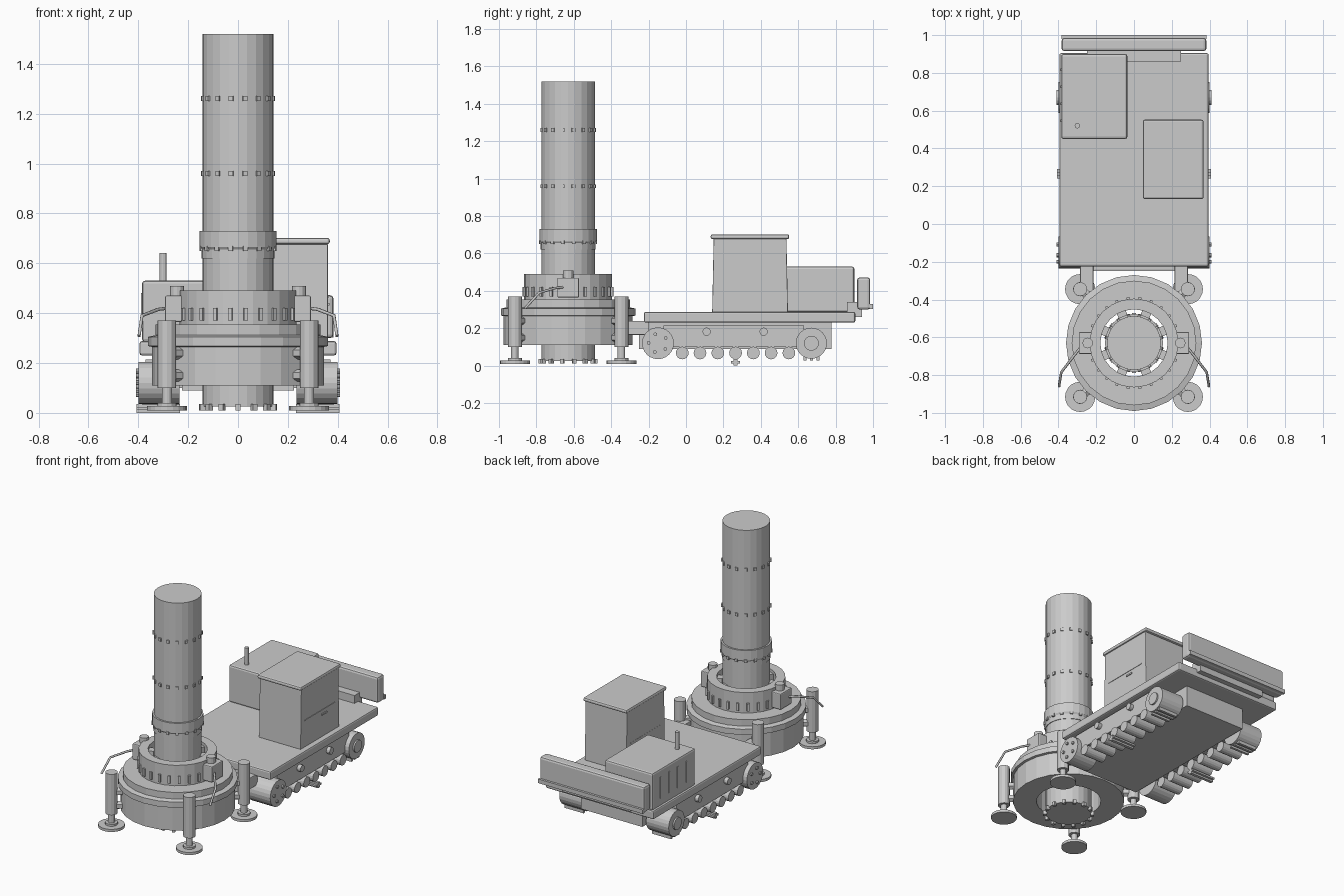
import bpy, bmesh, math
from mathutils import Matrix, Vector

if "Cube" in bpy.data.objects:
    bpy.data.objects.remove(bpy.data.objects["Cube"])

CY = -0.63  # centre of the rotator in y


def finish(bm, name, bevel=0, smooth=False):
    bmesh.ops.recalc_face_normals(bm, faces=bm.faces)
    me = bpy.data.meshes.new(name)
    bm.to_mesh(me)
    bm.free()
    ob = bpy.data.objects.new(name, me)
    bpy.context.collection.objects.link(ob)
    if bevel:
        m = ob.modifiers.new("bevel", 'BEVEL')
        m.width, m.segments, m.limit_method = bevel, 2, 'ANGLE'
    return ob


def box(name, x0, x1, y0, y1, z0, z1, bevel=0, taper=0):
    bm = bmesh.new()
    bmesh.ops.create_cube(bm, size=1)
    for v in bm.verts:
        t = taper if v.co.z > 0 else 0
        v.co = Vector(((x0 + x1) / 2 + v.co.x * (x1 - x0),
                       (y0 + y1) / 2 + v.co.y * (y1 - y0 - 2 * t),
                       (z0 + z1) / 2 + v.co.z * (z1 - z0)))
    return finish(bm, name, bevel)


def cyl(name, a, b, r, n=16, r2=None):
    a, b = Vector(a), Vector(b)
    d = b - a
    mat = Matrix.Translation((a + b) / 2) @ d.to_track_quat('Z', 'Y').to_matrix().to_4x4()
    bm = bmesh.new()
    bmesh.ops.create_cone(bm, cap_ends=True, segments=n, radius1=r,
                          radius2=r if r2 is None else r2, depth=d.length, matrix=mat)
    return finish(bm, name)


def lathe(name, profile, n=24, closed=True):
    # closed profile of (radius, z) spun round the casing axis
    bm = bmesh.new()
    rings = [[bm.verts.new((r * math.cos(k * math.tau / n), CY + r * math.sin(k * math.tau / n), z))
              for r, z in profile] for k in range(n)]
    m = len(profile)
    for k in range(n):
        p, q = rings[k], rings[(k + 1) % n]
        for i in range(m):
            j = (i + 1) % m
            bm.faces.new((p[i], q[i], q[j], p[j]))
    return finish(bm, name)


def ring_blocks(name, count, r, z, size):
    # small blocks arranged in a circle; size = radial, tangential, height
    bm = bmesh.new()
    for k in range(count):
        mat = (Matrix.Translation((0, CY, z)) @ Matrix.Rotation((k + .5) * math.tau / count, 4, 'Z')
               @ Matrix.Translation((r, 0, 0)) @ Matrix.Diagonal((*size, 1)))
        bmesh.ops.create_cube(bm, size=1, matrix=mat)
    return finish(bm, name)


def tube(name, pts, r):
    cu = bpy.data.curves.new(name, 'CURVE')
    cu.dimensions, cu.bevel_depth, cu.bevel_resolution = '3D', r, 1
    cu.use_fill_caps = True
    sp = cu.splines.new('POLY')
    sp.points.add(len(pts) - 1)
    for p, c in zip(sp.points, pts):
        p.co = (*c, 1)
    ob = bpy.data.objects.new(name, cu)
    bpy.context.collection.objects.link(ob)
    return ob


# casing tube with teeth, joint collar and bolt rows
cyl("casing_tube", (0, CY, 0.025), (0, CY, 1.52), 0.143, 24)
lathe("casing_collar", [(0.13, 0.62), (0.147, 0.62), (0.147, 0.655), (0.154, 0.665),
                        (0.154, 0.73), (0.13, 0.73)])
ring_blocks("casing_teeth", 14, 0.147, 0.023, (0.022, 0.02, 0.025))
for z in (0.66, 0.96, 1.26):
    ring_blocks("casing_bolts", 16, 0.144 if z > 0.7 else 0.15, z, (0.012, 0.018, 0.02))

# rotator housing, turning ring and clamp
lathe("rotator_housing", [(0.2, 0.11), (0.345, 0.11), (0.345, 0.265), (0.36, 0.268),
                          (0.36, 0.305), (0.33, 0.312), (0.33, 0.355), (0.2, 0.355)])
lathe("clamp_ring", [(0.178, 0.35), (0.235, 0.35), (0.235, 0.49), (0.178, 0.49)])
ring_blocks("clamp_ribs", 24, 0.236, 0.395, (0.016, 0.015, 0.05))
ring_blocks("clamp_wedges", 8, 0.162, 0.42, (0.038, 0.05, 0.1))

# hydraulic motors, hoses and jacks
for s in (-1, 1):
    box("drive_motor", s * .25 - .042, s * .25 + .042, CY - .058, CY + .058, 0.365, 0.47, 0.006)
    cyl("motor_cap", (s * .245, CY, .47), (s * .245, CY, .508), 0.028, 12)
    tube("hose", [(s * .28, -.65, .42), (s * .32, -.7, .415), (s * .385, -.785, .39),
                  (s * .397, -.86, .308)], 0.007)
    for y in (-0.915, -0.345):
        x = s * 0.285
        cyl("jack_body", (x, y, .1), (x, y, .37), 0.037, 12)
        cyl("jack_rod", (x, y, .02), (x, y, .1), 0.02, 12)
        cyl("jack_collar", (x, y, .026), (x, y, .04), 0.038, 12)
        cyl("jack_pad", (x, y, .01), (x, y, .027), 0.08, 20)
        yi = y + (0.04 if y < CY else -0.04)
        for z in (0.15, 0.24):
            cyl("jack_bracket", (x, y, z), (s * .235, yi, z), 0.025, 6)
    # connecting arms to the carrier
    box("link_arm", s * .25 - .035, s * .25 + .035, -.36, -.2, .165, .24, .004)
box("link_crossbar", -.21, .21, -.245, -.215, .15, .235, .004)

# carrier deck and underframe
box("carrier_deck", -.395, .395, -.225, .905, .23, .288, .01)
box("underframe", -.225, .225, -.25, .778, .09, .232)

# running gear, built for each side
for s in (-1, 1):
    xi, xo = s * .235, s * .4
    box("track_frame", min(s * .22, s * .37), max(s * .22, s * .37), -.12, .63, .1, .215)
    cyl("front_idler", (xi, -.15, .12), (xo, -.15, .12), .085, 24)
    cyl("rear_sprocket", (xi, .67, .12), (xo, .67, .12), .083, 24)
    cyl("sprocket_hub", (xo, .67, .12), (s * .41, .67, .12), .04, 16)
    for k in range(5):
        a = k * math.tau / 5 + .6
        y, z = -.15 + .05 * math.cos(a), .12 + .05 * math.sin(a)
        cyl("idler_bolt", (xo, y, z), (s * .41, y, z), .01, 8)
    for k in (-1, 0, 1):
        box("sprocket_tooth", s * .32 - .07, s * .32 + .07, .662 + k * .035, .678 + k * .035, .028, .05)
    for k in range(7):
        y = -.02 + k * .095
        cyl("track_roller", (xi, y, .068), (s * .385, y, .068), .034, 16)
    for y in (.11, .415):
        cyl("carrier_roller", (s * .3, y, .182), (s * .395, y, .182), .022, 12)
    box("track_shoe", s * .32 - .087, s * .32 + .087, .24, .29, .012, .024)
    box("shoe_grouser", s * .32 - .087, s * .32 + .087, .255, .275, 0, .036)

# operator cab
box("cab", .055, .36, .14, .545, .285, .68, .004, .008)
box("cab_roof", .047, .368, .132, .552, .676, .702, .01)
box("cab_window_sill", .054, .363, .18, .5, .46, .466)
box("cab_door_handle", .358, .366, .36, .41, .43, .44)

# engine cover with exhaust and vents
box("engine_cover", -.385, -.035, .45, .9, .285, .53, .012)
cyl("exhaust", (-.3, .52, .52), (-.3, .52, .642), .014, 12)
for k in range(4):
    box("engine_vent", -.389, -.38, .54 + k * .09, .552 + k * .09, .34, .48)

# fuel box linking cab and rear, and counterweight
box("counterweight", -.383, .383, .915, .985, .3, .472, .014)
box("counterweight_mount", -.25, .25, .86, .94, .26, .34)
box("rear_bumper", -.383, .383, .98, 1.0, .303, .33)
